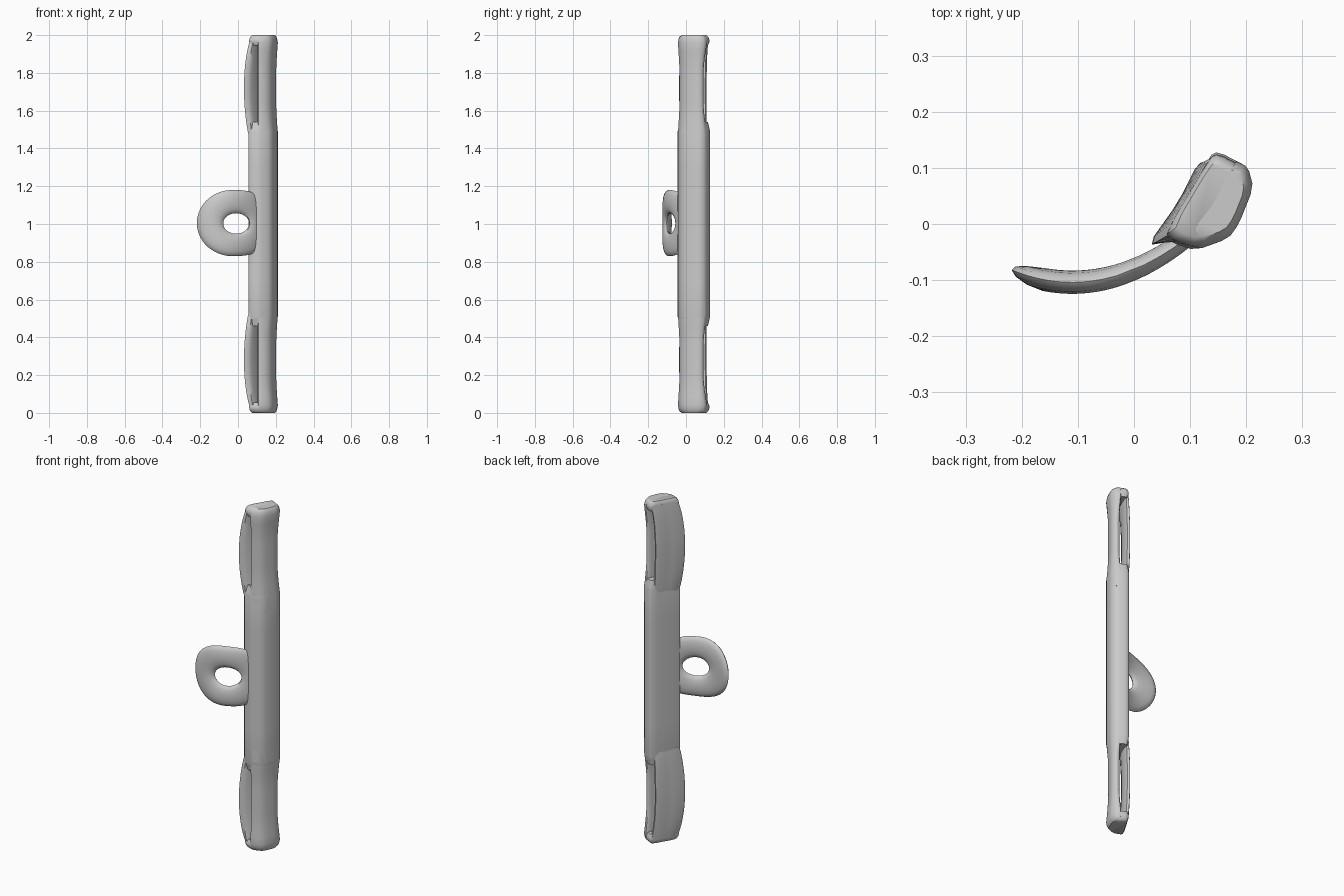
import bpy, bmesh, math

cube = bpy.data.objects.get("Cube")
if cube:
    bpy.data.objects.remove(cube, do_unlink=True)

# One plain grey material
grey = bpy.data.materials.new("plain grey")
grey.use_nodes = True
colour = (0.6, 0.6, 0.6, 1)
grey.diffuse_color = colour
grey.node_tree.nodes["Principled BSDF"].inputs["Base Color"].default_value = colour


def finish(bm, name):
    bmesh.ops.recalc_face_normals(bm, faces=bm.faces)
    mesh = bpy.data.meshes.new(name)
    bm.to_mesh(mesh)
    bm.free()
    mesh.materials.append(grey)
    ob = bpy.data.objects.new(name, mesh)
    bpy.context.collection.objects.link(ob)
    bpy.ops.object.select_all(action='DESELECT')
    ob.select_set(True)
    bpy.context.view_layer.objects.active = ob
    bpy.ops.object.shade_smooth_by_angle(angle=math.radians(45))


def mix(a, b, f):
    return [(p[0] + (q[0] - p[0]) * f, p[1] + (q[1] - p[1]) * f) for p, q in zip(a, b)]


def soften(pts, r=0.2):
    # cut each corner of a closed outline
    out = []
    for p, q in zip(pts, pts[1:] + pts[:1]):
        for f in (r, 1 - r):
            out.append((p[0] + (q[0] - p[0]) * f, p[1] + (q[1] - p[1]) * f))
    return out


def shrink(pts, f, to=(0.14, 0.045)):
    return [(to[0] + (x - to[0]) * f, to[1] + (y - to[1]) * f) for x, y in pts]


def loft(name, sections, flip=False):
    # sections: (height, outline); flip mirrors to the lower end
    bm = bmesh.new()
    rings = []
    for z, pts in sections:
        z = 2 - z if flip else z
        rings.append([bm.verts.new((x, y, z)) for x, y in soften(pts)])
    for a, b in zip(rings, rings[1:]):
        for i in range(len(a)):
            j = (i + 1) % len(a)
            bm.faces.new((a[i], a[j], b[j], b[i]))
    bm.faces.new(rings[0])
    bm.faces.new(rings[-1])
    finish(bm, name)


# Outlines seen from above
full = [(.052, -.018), (.068, -.034), (.11, -.047), (.168, -.026), (.187, 0),
        (.213, .065), (.203, .102), (.15, .129), (.135, .122)]
rail_end = [(.10, -.02), (.11, -.047), (.168, -.026), (.187, 0), (.213, .065),
            (.203, .102), (.178, .114), (.165, .08), (.14, .03)]
rail_mid = [(.10, -.02), (.112, -.038), (.155, -.022), (.176, 0), (.203, .058),
            (.198, .088), (.178, .094), (.165, .072), (.14, .032)]
strap_low = [(.052, -.018), (.09, .045), (.125, .103), (.145, .1), (.125, .035), (.085, -.035)]
strap_mid = [(.024, -.038), (.08, .041), (.115, .112), (.134, .099), (.108, .03), (.062, -.032)]
strap_top = [(.06, -.012), (.095, .05), (.138, .122), (.155, .112), (.125, .035), (.09, -.035)]

# Solid middle of the bar
core = [(1.3, full), (1.49, full), (1.505, shrink(full, .96)), (1.54, shrink(full, .86))]
loft("bar_middle", [(2 - z, pts) for z, pts in reversed(core)] + core)

for side, flip in (("upper", False), ("lower", True)):
    # Outer rail of the slotted end, thinning smoothly between the middle and the tip
    rail = [(1.4, rail_end)]
    for i in range(13):
        f = i / 12
        thin = min(1, math.sin(math.pi * f) * 1.3)
        rail.append((1.48 + .48 * f, mix(rail_end, rail_mid, thin)))
    rail += [(1.98, shrink(rail_end, .95)), (1.992, shrink(rail_end, .88)),
             (2.0, shrink(rail_end, .78))]
    loft(side + "_outer_rail", rail, flip)
    # Inner strap bowing away from the rail
    strap = []
    for i in range(17):
        f = i / 16
        bow = (1 - (2 * f - 1) ** 2) ** .85
        strap.append((1.46 + .52 * f, mix(mix(strap_low, strap_top, f), strap_mid, bow)))
    loft(side + "_inner_strap", strap, flip)
    # Tip joining strap and rail
    loft(side + "_end_cap",
         [(1.945, shrink(full, .86)), (1.965, shrink(full, .96)), (1.98, shrink(full, .94)),
          (1.992, shrink(full, .87)), (2.0, shrink(full, .77))], flip)


# Curved ring joined to the side of the bar
def spow(v, p):
    return math.copysign(abs(v) ** p, v)


def ring_loop():
    bm = bmesh.new()
    around, tube = 44, 14
    loops = []
    for i in range(around):
        a = 2 * math.pi * i / around
        c, s = math.cos(a), math.sin(a)
        if c > 0:
            ox, oz = -.03 + .18 * spow(c, .67), 1.005 + .175 * spow(s, .67)
        else:
            ox, oz = -.03 + .188 * c, 1.005 + .175 * s
        ix, iz = -.01 + .068 * c, 1.003 + .054 * s
        loop = []
        for k in range(tube):
            b = 2 * math.pi * k / tube
            f = .5 + .5 * math.cos(b)
            x, z = ix + (ox - ix) * f, iz + (oz - iz) * f
            y = -.104 + 1.9 * (x + .11) ** 2 + .021 * math.sin(b)
            loop.append(bm.verts.new((x, y, z)))
        loops.append(loop)
    for a, b in zip(loops, loops[1:] + loops[:1]):
        for k in range(tube):
            m = (k + 1) % tube
            bm.faces.new((a[k], a[m], b[m], b[k]))
    finish(bm, "side_ring")


ring_loop()
